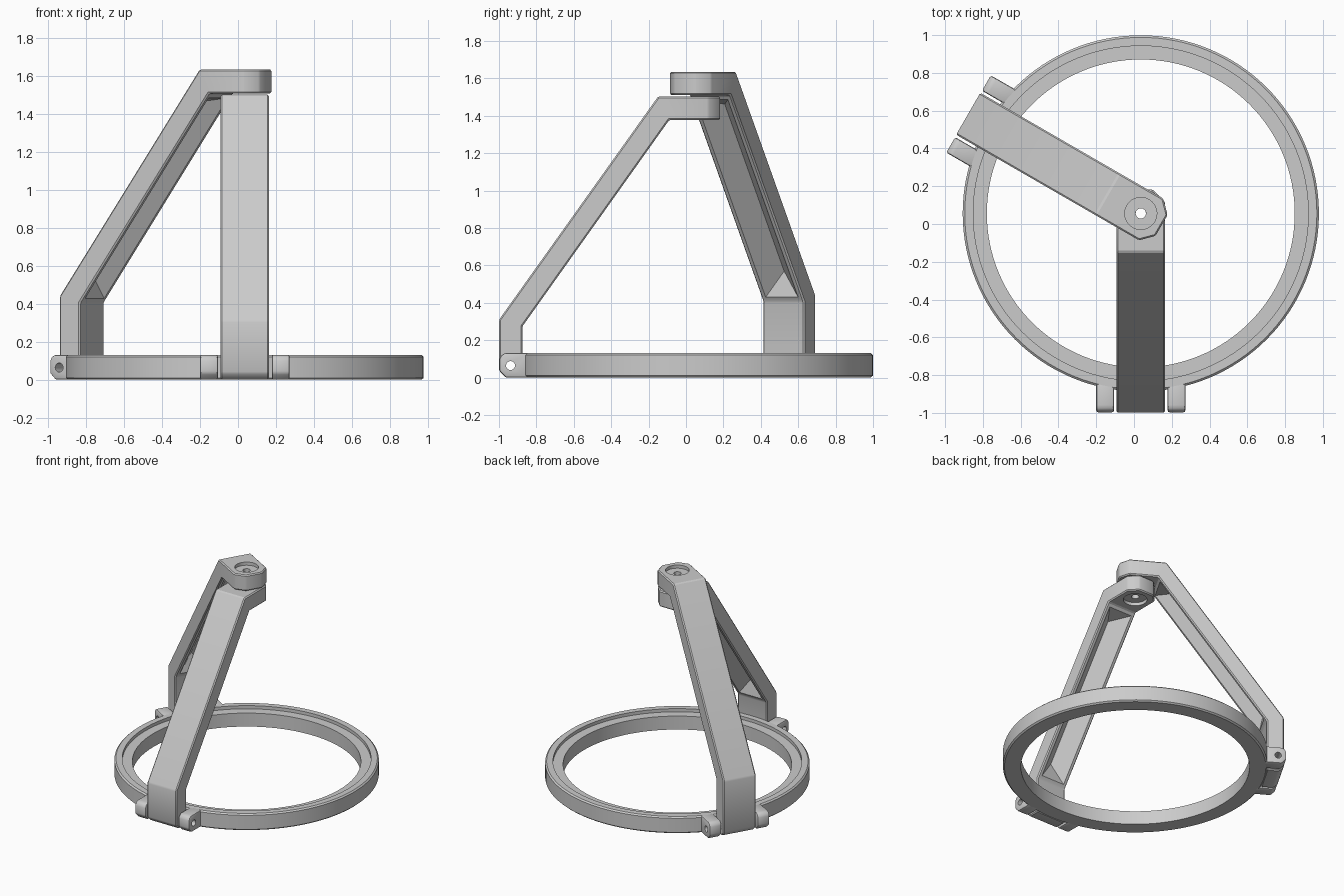
import bpy, bmesh, math
from mathutils import Matrix

cube = bpy.data.objects.get("Cube")
if cube:
    bpy.data.objects.remove(cube)

CENTRE = (0.036, 0.056, 0)      # shared axis of the ring and the pivot
HALF = 0.128                    # half width of an arm
PIN_R, PIN_Z = 0.994, 0.064     # hinge pin position

grey = bpy.data.materials.new("satin_grey")
grey.use_nodes = True
grey.diffuse_color = (0.6, 0.6, 0.6, 1)
grey.node_tree.nodes["Principled BSDF"].inputs["Base Color"].default_value = (0.6, 0.6, 0.6, 1)


def make(name, bm):
    bmesh.ops.recalc_face_normals(bm, faces=bm.faces)
    mesh = bpy.data.meshes.new(name)
    bm.to_mesh(mesh)
    bm.free()
    mesh.materials.append(grey)
    ob = bpy.data.objects.new(name, mesh)
    bpy.context.collection.objects.link(ob)
    return ob


def activate(ob):
    bpy.ops.object.select_all(action='DESELECT')
    ob.select_set(True)
    bpy.context.view_layer.objects.active = ob


def bevel(ob, width, segments=1):
    activate(ob)
    mod = ob.modifiers.new("edge", 'BEVEL')
    mod.width, mod.segments, mod.limit_method = width, segments, 'ANGLE'
    bpy.ops.object.modifier_apply(modifier=mod.name)


def cut(ob, cutter):
    activate(ob)
    mod = ob.modifiers.new("cut", 'BOOLEAN')
    mod.operation, mod.solver, mod.object = 'DIFFERENCE', 'EXACT', cutter
    bpy.ops.object.modifier_apply(modifier=mod.name)
    bpy.data.objects.remove(cutter)


def finish(ob, turn=0):
    activate(ob)
    bpy.ops.object.shade_smooth_by_angle(angle=math.radians(25))
    ob.location = CENTRE
    ob.rotation_euler.z = math.radians(turn)


def extrude(profile, x0, x1):
    """Side profile of (radius, height) points pushed across x; front is -y."""
    bm = bmesh.new()
    face = bm.faces.new([bm.verts.new((x0, -r, z)) for r, z in profile])
    new = bmesh.ops.extrude_face_region(bm, geom=[face])["geom"]
    bmesh.ops.translate(bm, vec=(x1 - x0, 0, 0),
                        verts=[v for v in new if isinstance(v, bmesh.types.BMVert)])
    return bm


def cylinder(radius, depth, matrix):
    bm = bmesh.new()
    bmesh.ops.create_cone(bm, cap_ends=True, segments=32, radius1=radius,
                          radius2=radius, depth=depth, matrix=matrix)
    return make("cutter", bm)


def pin_cutter():
    return cylinder(0.024, 1, Matrix.Translation((0, -PIN_R, PIN_Z)) @ Matrix.Rotation(math.pi / 2, 4, 'Y'))


def groove(knee, shoulder):
    """Hipped V-shaped groove along the inner side of the slope."""
    (r0, z0), (r1, z1) = knee, shoulder
    length = math.hypot(r1 - r0, z1 - z0)
    dr, dz = (r1 - r0) / length, (z1 - z0) / length
    bm = bmesh.new()

    def point(x, along, deep):
        return bm.verts.new((x, -(r0 + dr * along + dz * deep), z0 + dz * along - dr * deep))
    w, lift, inset = 0.1, 0.01, 0.03
    for x in (-w - lift, w + lift):
        for s in (inset - lift, length - inset + lift):
            point(x, s, -lift)
    for s in (inset + w, length - inset - w):
        point(0, s, w)
    bmesh.ops.convex_hull(bm, input=bm.verts)
    return make("cutter", bm)


def arm(name, lift, bore_on_top, turn):
    knee, shoulder = (0.931, 0.273 + lift), (0.145, 1.378 + lift)
    top = 1.503 + lift
    bm = extrude([(1.02, 0), (1.055, 0.035), (1.055, 0.31 + lift), (0.205, top),
                  (-0.127, top), (-0.127, shoulder[1]), shoulder, knee, (0.931, 0)], -HALF, HALF)
    # faceted tip around the pivot
    tip = [e for e in bm.edges if all(abs(v.co.y - 0.127) < 1e-4 for v in e.verts)
           and abs(e.verts[0].co.x - e.verts[1].co.x) < 1e-4]
    bmesh.ops.bevel(bm, geom=tip, offset=0.064, segments=1, affect='EDGES')
    ob = make(name, bm)
    bevel(ob, 0.008)
    cut(ob, groove(knee, shoulder))
    # pivot hole with a shallow counterbore, and hinge pin hole
    cut(ob, cylinder(0.027, 1, Matrix.Translation((0, 0, top))))
    level = top if bore_on_top else shoulder[1]
    cut(ob, cylinder(0.085, 0.05, Matrix.Translation((0, 0, level))))
    cut(ob, pin_cutter())
    finish(ob, turn)


def knuckle(name, side, turn):
    ob = make(name, extrude([(0.895, 0), (1.02, 0), (1.053, 0.035), (1.053, 0.1), (1.043, 0.12),
                             (1.025, 0.131), (0.895, 0.131)], side * 0.142, side * 0.236))
    bevel(ob, 0.012, 2)
    cut(ob, pin_cutter())
    finish(ob, turn)


# Base ring with a lowered inner ledge
bm = bmesh.new()
profile = [(0.815, 0), (0.932, 0), (0.943, 0.01), (0.943, 0.121), (0.932, 0.131),
           (0.887, 0.131), (0.887, 0.106), (0.815, 0.106)]
verts = [bm.verts.new((r, 0, z)) for r, z in profile]
edges = [bm.edges.new((verts[i - 1], verts[i])) for i in range(len(verts))]
bmesh.ops.spin(bm, geom=verts + edges, cent=(0, 0, 0), axis=(0, 0, 1),
               angle=math.tau, steps=128, use_merge=True)
bmesh.ops.remove_doubles(bm, verts=bm.verts, dist=1e-4)
finish(make("base_ring", bm))

# Two hinged arms that meet at the pivot, the second stacked on the first
for label, lift, on_top, turn in (("lower", 0, False, 0), ("upper", 0.132, True, -120)):
    arm(label + "_arm", lift, on_top, turn)
    knuckle(label + "_arm_left_knuckle", 1, turn)
    knuckle(label + "_arm_right_knuckle", -1, turn)
